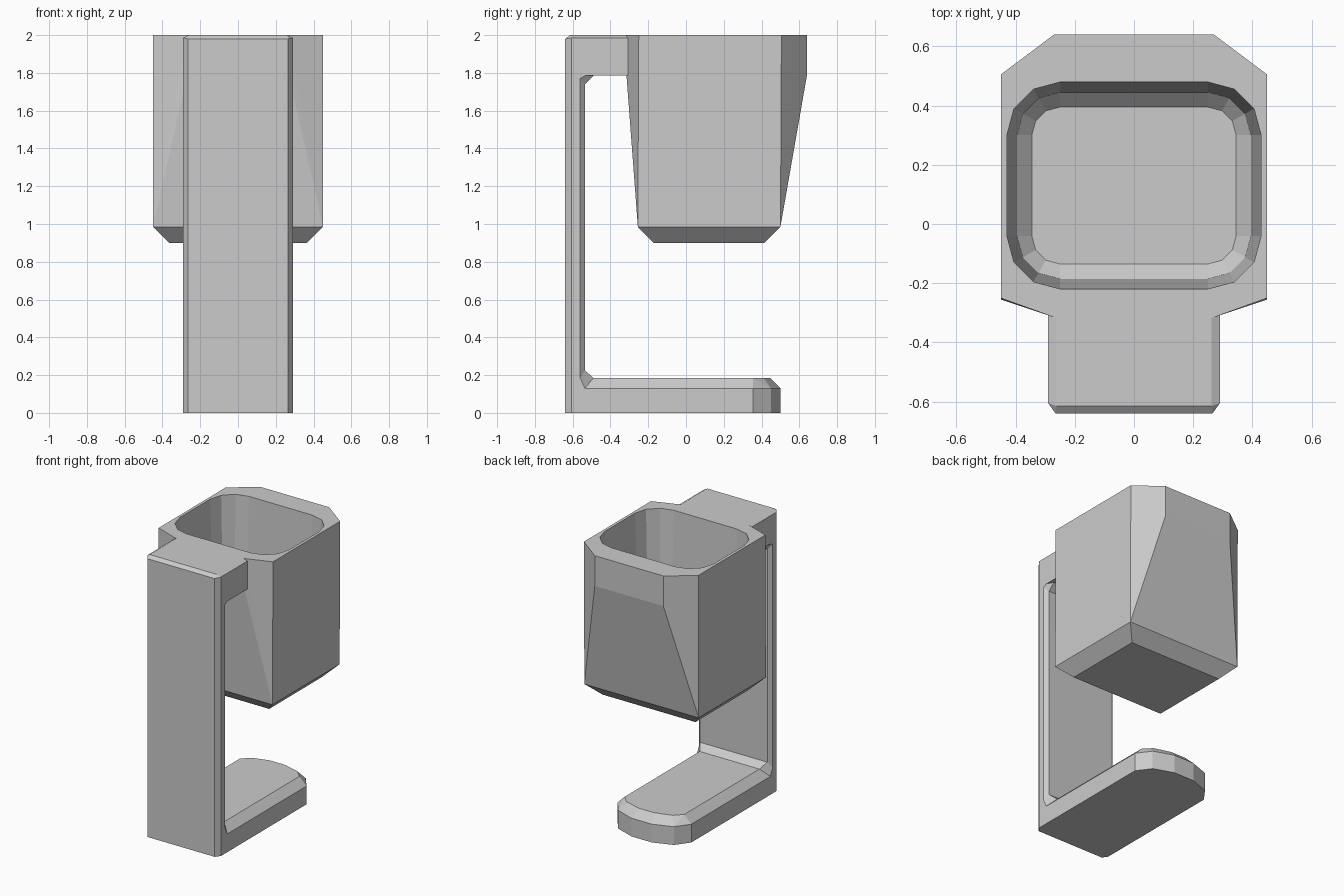
import bpy, bmesh, math

if "Cube" in bpy.data.objects:
    bpy.data.objects.remove(bpy.data.objects["Cube"])


def finish(bm, name):
    bmesh.ops.recalc_face_normals(bm, faces=bm.faces)
    mesh = bpy.data.meshes.new(name)
    bm.to_mesh(mesh)
    bm.free()
    obj = bpy.data.objects.new(name, mesh)
    bpy.context.collection.objects.link(obj)
    return obj


def hull(name, points):
    """Convex solid around a few rings of points."""
    bm = bmesh.new()
    for p in points:
        bm.verts.new(p)
    bmesh.ops.convex_hull(bm, input=bm.verts)
    bmesh.ops.dissolve_limit(bm, angle_limit=math.radians(1),
                             verts=bm.verts, edges=bm.edges)
    return finish(bm, name)


def mirrored(outline, z):
    return [(s * x, y, z) for x, y in outline for s in (-1, 1)]


# Stand: C-shaped side profile with chamfered long edges.
# Each row: y, z, half width of the full profile, then y, z at the outer side
HALF = 0.29
profile = [
    (-0.64, 0.0, 0.265, -0.605, 0.0),
    (0.355, 0.0, 0.265, 0.355, 0.0),
    (0.355, 0.185, 0.235, 0.355, 0.13),
    (-0.49, 0.185, 0.235, -0.535, 0.13),
    (-0.535, 0.225, 0.265, -0.56, 0.185),
    (-0.535, 1.74, 0.265, -0.56, 1.77),
    (-0.49, 1.785, 0.265, -0.535, 1.785),
    (-0.30, 1.785, 0.265, -0.30, 1.785),
    (-0.30, 2.0, 0.262, -0.30, 1.985),
    (-0.615, 2.0, 0.262, -0.605, 1.985),
    (-0.64, 1.98, 0.265, -0.605, 1.985),
]
bm = bmesh.new()
rings = [
    [bm.verts.new((-HALF, r[3], r[4])) for r in profile],
    [bm.verts.new((-r[2], r[0], r[1])) for r in profile],
    [bm.verts.new((r[2], r[0], r[1])) for r in profile],
    [bm.verts.new((HALF, r[3], r[4])) for r in profile],
]
n = len(profile)
for a, b in zip(rings, rings[1:]):
    for i in range(n):
        j = (i + 1) % n
        bm.faces.new((a[i], a[j], b[j], b[i]))
bm.faces.new(rings[0])
bm.faces.new(rings[-1])
bmesh.ops.remove_doubles(bm, verts=bm.verts, dist=0.0005)
finish(bm, "stand")

# Rounded end of the foot
tip = [(0.29, 0.355), (0.22, 0.45), (0.08, 0.50)]
tip_top = [(0.235, 0.355), (0.18, 0.41), (0.06, 0.445)]
hull("foot_tip", mirrored(tip, 0) + mirrored(tip, 0.13) + mirrored(tip_top, 0.185))

# Cup body: octagonal top tapering to a rectangular, chamfered bottom
rim = [(0.27, 0.64), (0.45, 0.505), (0.45, -0.25), (0.27, -0.315)]
low = [(0.45, 0.50), (0.45, -0.255)]
base = [(0.365, 0.415), (0.365, -0.17)]
cup = hull("cup", mirrored(rim, 2.0) + mirrored(rim, 1.785)
           + mirrored(low, 0.985) + mirrored(base, 0.9))

# Cup cavity: rounded rectangle, flared at the rim, chamfered at the floor
cavity = []
for r, z in ((0.18, 2.02), (0.145, 1.985), (0.145, 1.01), (0.095, 0.96)):
    corner = [(0.25 + r * math.cos(t * math.pi / 6), 0.17 + r * math.sin(t * math.pi / 6))
              for t in range(4)]
    cavity += mirrored([(x, 0.13 + s * y) for x, y in corner for s in (-1, 1)], z)
cutter = hull("cup_cavity", cavity)
cutter.hide_render = True
cut = cup.modifiers.new("hollow", 'BOOLEAN')
cut.operation = 'DIFFERENCE'
cut.solver = 'EXACT'
cut.object = cutter
bpy.context.view_layer.objects.active = cup
bpy.ops.object.modifier_apply(modifier=cut.name)
bpy.data.objects.remove(cutter)
